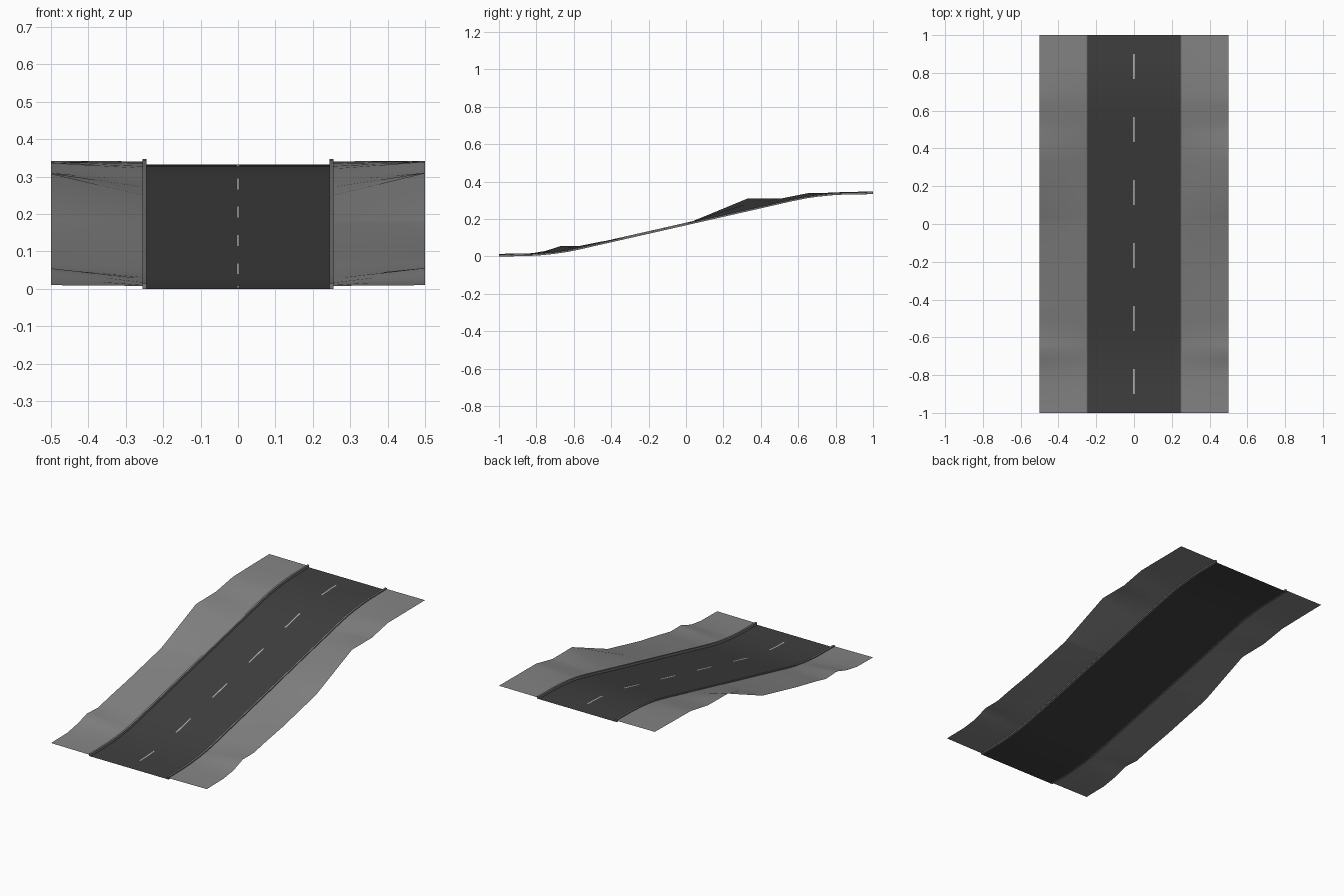
import bpy
import bmesh

if "Cube" in bpy.data.objects:
    bpy.data.objects.remove(bpy.data.objects["Cube"])

def material(name, v):
    m = bpy.data.materials.new(name)
    m.diffuse_color = (v, v, v, 1)
    m.use_nodes = True
    m.node_tree.nodes["Principled BSDF"].inputs["Base Color"].default_value = m.diffuse_color
    return m

ASPHALT = material("dark asphalt", 0.05)
GRAVEL = material("grey gravel", 0.23)
KERB = material("kerb grey", 0.19)
PAINT = material("lane paint", 0.42)

# Height of the road along its length: an S-shaped ramp
HALF = [(-1, 0), (-0.85, 0.002), (-0.78, 0.006), (-0.71, 0.013), (-0.64, 0.023),
        (-0.57, 0.037), (-0.5, 0.053), (-0.43, 0.069), (0, 0.1665)]
ROAD = HALF + [(-y, 0.333 - z) for y, z in reversed(HALF[:-1])]

# Height of each outer verge edge
VERGE = {
    1: [(-1, .01), (-.85, .012), (-.76, .024), (-.67, .056), (-.57, .056), (-.46, .078),
        (-.3, .106), (0, .174), (.03, .186), (.33, .31), (.51, .31), (.66, .34), (1, .342)],
    -1: [(-1, .01), (-.85, .012), (-.75, .03), (-.67, .055), (-.57, .05), (-.46, .074),
         (-.3, .105), (0, .172), (.03, .182), (.33, .308), (.51, .31), (.67, .337), (1, .342)],
}

def height(profile, y):
    for (y0, z0), (y1, z1) in zip(profile, profile[1:]):
        if y <= y1:
            return z0 + (z1 - z0) * (y - y0) / (y1 - y0)
    return profile[-1][1]

def loft(name, ys, section, mat, closed=False):
    """Sweep section(y) -> [(x, z), ...] along the length."""
    bm = bmesh.new()
    rows = [[bm.verts.new((x, y, z)) for x, z in section(y)] for y in ys]
    n = len(rows[0])
    for a, b in zip(rows, rows[1:]):
        for i in range(n if closed else n - 1):
            j = (i + 1) % n
            bm.faces.new((a[i], a[j], b[j], b[i]))
    if closed:
        bm.faces.new(rows[0])
        bm.faces.new(rows[-1])
        bmesh.ops.recalc_face_normals(bm, faces=bm.faces)
    else:
        bm.normal_update()
        if sum(f.normal.z for f in bm.faces) < 0:
            bmesh.ops.reverse_faces(bm, faces=bm.faces)
    me = bpy.data.meshes.new(name)
    bm.to_mesh(me)
    bm.free()
    me.materials.append(mat)
    ob = bpy.data.objects.new(name, me)
    bpy.context.collection.objects.link(ob)
    bpy.ops.object.select_all(action='DESELECT')
    ob.select_set(True)
    bpy.context.view_layer.objects.active = ob
    bpy.ops.object.shade_smooth_by_angle(angle=0.6)
    return ob

road_ys = [y for y, z in ROAD]

# Road surface
loft("road", road_ys, lambda y: [(x, height(ROAD, y)) for x in (-0.246, 0.246)], ASPHALT)

for side, label in ((1, "right"), (-1, "left")):
    # Raised kerb along the road edge
    def kerb(y):
        z = height(ROAD, y)
        return [(side * x, z + h) for x, h in
                ((0.244, 0), (0.244, 0.014), (0.255, 0.014), (0.255, 0))]
    loft(label + "_kerb", road_ys, kerb, KERB, closed=True)

    # Uneven verge from the kerb to the outer edge
    def verge(y):
        z0, z1 = height(ROAD, y) + 0.008, height(VERGE[side], y)
        return [(side * (0.25 + 0.25 * t), z0 + (z1 - z0) * t) for t in (0, 0.5, 1)]
    ys = sorted(set(road_ys) | {y for y, z in VERGE[side]})
    loft(label + "_verge", ys, verge, GRAVEL)

# Dashed centre line, laid just above the road
for i in range(6):
    mid = (i - 2.5) / 3
    a, b = mid - 0.067, mid + 0.067
    ys = [a] + [y for y in road_ys if a < y < b] + [b]
    loft(f"lane_dash_{i + 1}", ys,
         lambda y: [(x, height(ROAD, y) + 0.0015) for x in (-0.004, 0.004)], PAINT)
